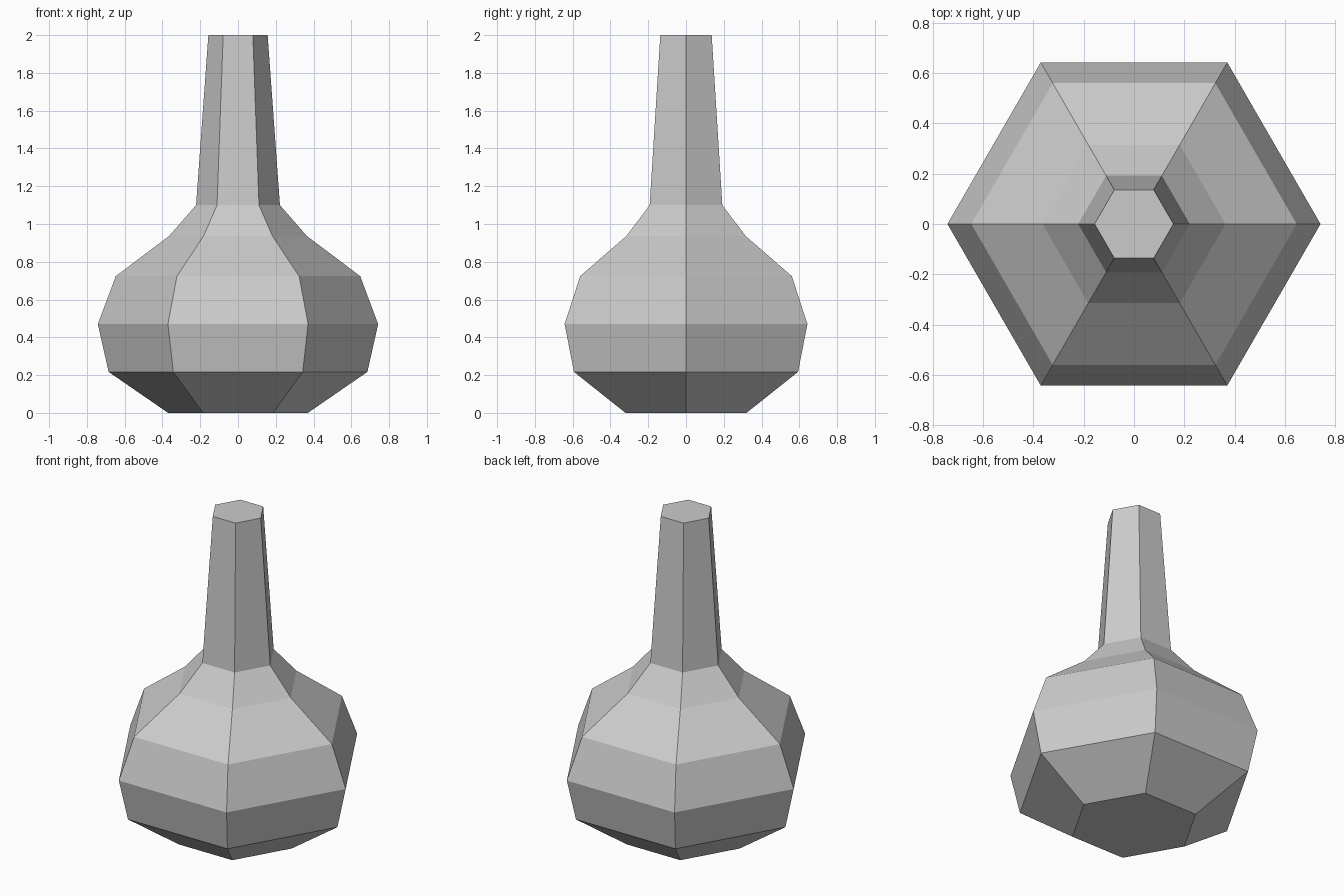
import bpy, bmesh
from math import cos, sin, pi

if "Cube" in bpy.data.objects:
    bpy.data.objects.remove(bpy.data.objects["Cube"])

SIDES = 6
# Bottle outline from base to lip: (corner radius, height)
PROFILE = [(0.37, 0.0), (0.685, 0.217), (0.742, 0.47), (0.647, 0.724),
           (0.364, 0.937), (0.222, 1.10), (0.157, 2.0)]


def lathe(name, profile, sides):
    """Sweep a profile around z with flat faces and capped ends."""
    bm = bmesh.new()
    rings = [[bm.verts.new((r * cos(2 * pi * i / sides), r * sin(2 * pi * i / sides), z))
              for i in range(sides)] for r, z in profile]
    for low, high in zip(rings, rings[1:]):
        for i in range(sides):
            j = (i + 1) % sides
            bm.faces.new((low[i], low[j], high[j], high[i]))
    bm.faces.new(rings[0][::-1])
    bm.faces.new(rings[-1])
    mesh = bpy.data.meshes.new(name)
    bm.to_mesh(mesh)
    bm.free()
    obj = bpy.data.objects.new(name, mesh)
    bpy.context.collection.objects.link(obj)
    return obj


# Hexagonal bottle: round belly, sloping shoulder and long tapered neck
lathe("bottle", PROFILE, SIDES)
